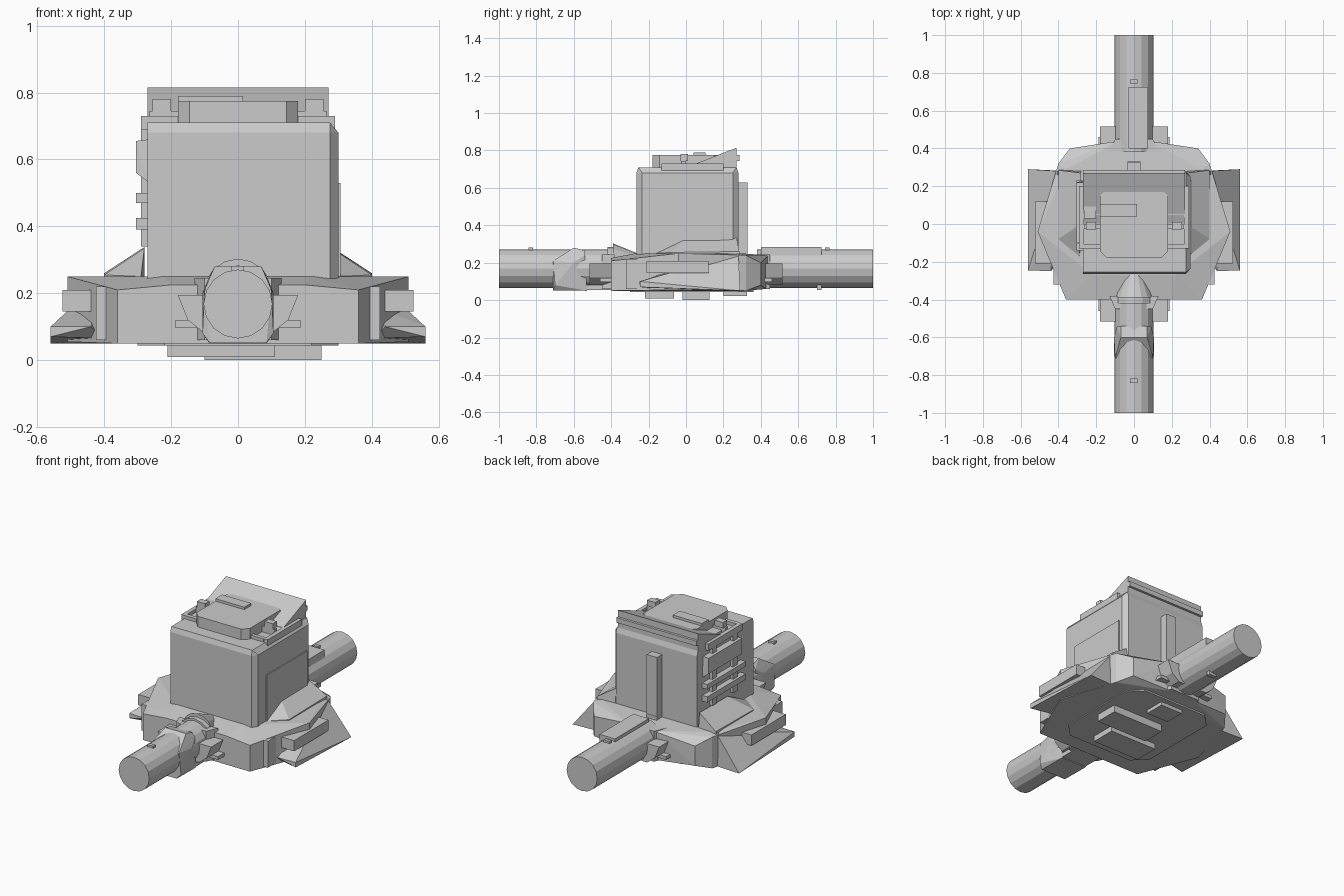
import bpy, bmesh, math
from mathutils import Matrix, Vector

if "Cube" in bpy.data.objects:
    bpy.data.objects.remove(bpy.data.objects["Cube"])


def finish(bm, name):
    bmesh.ops.dissolve_limit(bm, angle_limit=0.02, verts=bm.verts[:], edges=bm.edges[:])
    bmesh.ops.recalc_face_normals(bm, faces=bm.faces[:])
    me = bpy.data.meshes.new(name)
    bm.to_mesh(me)
    bm.free()
    ob = bpy.data.objects.new(name, me)
    bpy.context.collection.objects.link(ob)
    return ob


def hull(name, pts, both=False):
    """Convex solid around points; both=True adds the x-mirrored points."""
    bm = bmesh.new()
    pts = list(pts) + ([(-x, y, z) for x, y, z in pts] if both else [])
    for p in pts:
        bm.verts.new(p)
    res = bmesh.ops.convex_hull(bm, input=bm.verts[:])
    junk = {g for g in res["geom_interior"] + res["geom_unused"]
            if isinstance(g, bmesh.types.BMVert) and g.is_valid}
    bmesh.ops.delete(bm, geom=list(junk), context='VERTS')
    return finish(bm, name)


def box(name, x0, x1, y0, y1, z0, z1):
    return hull(name, [(x, y, z) for x in (x0, x1) for y in (y0, y1) for z in (z0, z1)])


def chamfer_box(name, x0, x1, y0, y1, z0, z1, c):
    ring = [(x0 + c, y0), (x1 - c, y0), (x1, y0 + c), (x1, y1 - c),
            (x1 - c, y1), (x0 + c, y1), (x0, y1 - c), (x0, y0 + c)]
    return hull(name, [(x, y, z) for x, y in ring for z in (z0, z1)])


def tube(name, y0, y1, r0, r1, z=0.168, n=16):
    ring = [(math.cos(math.tau * i / n), math.sin(math.tau * i / n)) for i in range(n)]
    return hull(name, [(r * c, y, z + r * s) for y, r in ((y0, r0), (y1, r1)) for c, s in ring])


def mirrored(name, pts):
    for side, s in (("right", 1), ("left", -1)):
        hull(f"{name}_{side}", [(s * x, y, z) for x, y, z in pts])


def mirrored_box(name, x0, x1, y0, y1, z0, z1):
    mirrored(name, [(x, y, z) for x in (x0, x1) for y in (y0, y1) for z in (z0, z1)])


# Main hull
hull("hull", [(.36, -.4, .05), (.51, -.04, .055), (.40, .32, .05), (.34, .4, .08),
              (.08, .43, .06), (.36, -.4, .21), (.51, -.04, .25), (.40, .32, .24),
              (.34, .4, .2), (.2, -.4, .225), (.22, -.27, .25), (.08, .44, .24),
              (.36, .29, .25)], both=True)
mirrored_box("hull_front_strip", .395, .425, -.32, -.24, .06, .22)

# Side fins, armour slabs and wedges beside the tower
mirrored("side_fin", [(.56, .29, .05), (.56, -.245, .07), (.56, -.245, .1), (.44, -.25, .1),
                      (.40, -.2, .065), (.35, .28, .05), (.40, .28, .25), (.44, -.1, .15)])
mirrored_box("side_slab", .40, .525, -.21, .12, .145, .21)
mirrored("side_wedge", [(.28, .0, .335), (.28, .27, .338), (.29, -.17, .25), (.40, -.08, .255),
                        (.40, .285, .26), (.28, .285, .2), (.40, .285, .2), (.40, -.08, .2),
                        (.28, -.17, .2)])

# Tower with chamfered right front edge and top rim
hull("tower", [(x, y, z) for z in (.2, .68) for x, y in
               ((-.27, -.265), (.275, -.265), (.3, -.235), (.3, .25), (.275, .28), (-.27, .28))]
     + [(-.27, -.255, .71), (.275, -.255, .71), (.275, .27, .71), (-.27, .27, .71)])
box("tower_side_panel", .29, .306, -.16, .23, .25, .53)
box("tower_back_post", -.035, .035, .27, .328, .22, .63)

# Roof platform, plate and back spoiler
chamfer_box("roof_platform", -.18, .18, -.178, .185, .70, .775, .035)
box("roof_plate", -.18, .015, .04, .105, .77, .79)
hull("roof_spoiler", [(x, y, z) for x in (-.27, .27) for y, z in
                      ((-.01, .705), (.27, .815), (.27, .705))])
box("spoiler_back_strip", -.27, .27, .265, .285, .745, .775)

# Roof clips on both sides
for s, tag in ((1, "right"), (-1, "left")):
    for i, (y, z) in enumerate(((-.015, .73), (-.12, .715), (.06, .715))):
        a, b = sorted((s * .17, s * .265))
        box(f"roof_clip_{tag}_{i}", a, b, y - .012, y + .012, .70, z + .015)
    a, b = sorted((s * .2, s * .255))
    box(f"roof_clip_head_{tag}", a, b, -.03, .01, .745, .78)
    a, b = sorted((s * .265, s * .29))
    box(f"roof_rim_{tag}", a, b, -.13, .2, .69, .73)
box("roof_side_box", -.265, -.2, .03, .16, .70, .745)

# Ladder-like gear on the left wall
hull("left_wall_case", [(-.265, -.11, .53), (-.265, .23, .53), (-.305, -.1, .56), (-.305, .22, .56),
                        (-.305, -.1, .655), (-.305, .22, .655), (-.265, -.1, .66), (-.265, .22, .66)])
for i, (z0, z1) in enumerate(((.47, .5), (.39, .425))):
    box(f"left_wall_rung_{i}", -.305, -.265, -.14, .23, z0, z1)
for i, y in enumerate((-.06, .14)):
    box(f"left_wall_bar_{i}", -.29, -.265, y - .02, y + .02, .34, .73)

# Barrels
tube("barrel_front", -1, -.4, .103, .103)
tube("barrel_back", .38, 1, .103, .103)
tube("barrel_collar", -.42, -.385, .115, .115)
tube("barrel_root_cone", -.39, -.26, .103, .05, z=.2)
for y, tag in ((-.83, "front"), (.755, "back")):
    box(f"barrel_sight_{tag}", -.02, .018, y - .011, y + .011, .25, .282)

# Front barrel sleeve
hull("barrel_sleeve", [(.085, -.53, .06), (.09, -.54, .24), (.07, -.6, .28), (.07, -.54, .265),
                       (.106, -.6, .2), (.106, -.7, .08), (.085, -.71, .052), (.1, -.71, .21),
                       (.085, -.53, .05)], both=True)
box("sleeve_under_plate", -.085, .085, -.6, -.4, .055, .08)

# Back barrel top cover and under fin
box("barrel_cover", -.03, .075, .40, .725, .2, .285)
box("barrel_cover_hinge", -.035, .035, .285, .33, .23, .27)
box("barrel_under_fin", .0, .05, .7, .725, .055, .13)

# Barrel mounts on front and back
for s, tag, d in ((-1, "front", .515), (1, "back", .515)):
    mirrored(f"mount_{tag}", [(x, s * y, z) for y in (.38, d) for x, z in
                              ((.06, .195), (.18, .195), (.15, .12), (.1, .08), (.06, .08))])
    mirrored_box(f"mount_bar_{tag}", .08, .188, *sorted((s * .38, s * .46)), .098, .118)
    hull(f"mount_block_{tag}", [(x, s * y, z) for y, w in ((.38, .13), (.45, .1)) for x in (-w, w)
                                for z in (.06, .245)])

# Plates under the hull
chamfer_box("belly_plate", -.3, .3, -.3, .36, .044, .055, .08)
box("foot_front", -.21, .11, -.22, -.065, .01, .05)
box("foot_middle", -.1, .25, -.02, .125, 0, .05)
box("foot_back", -.08, .07, .2, .325, .022, .055)
